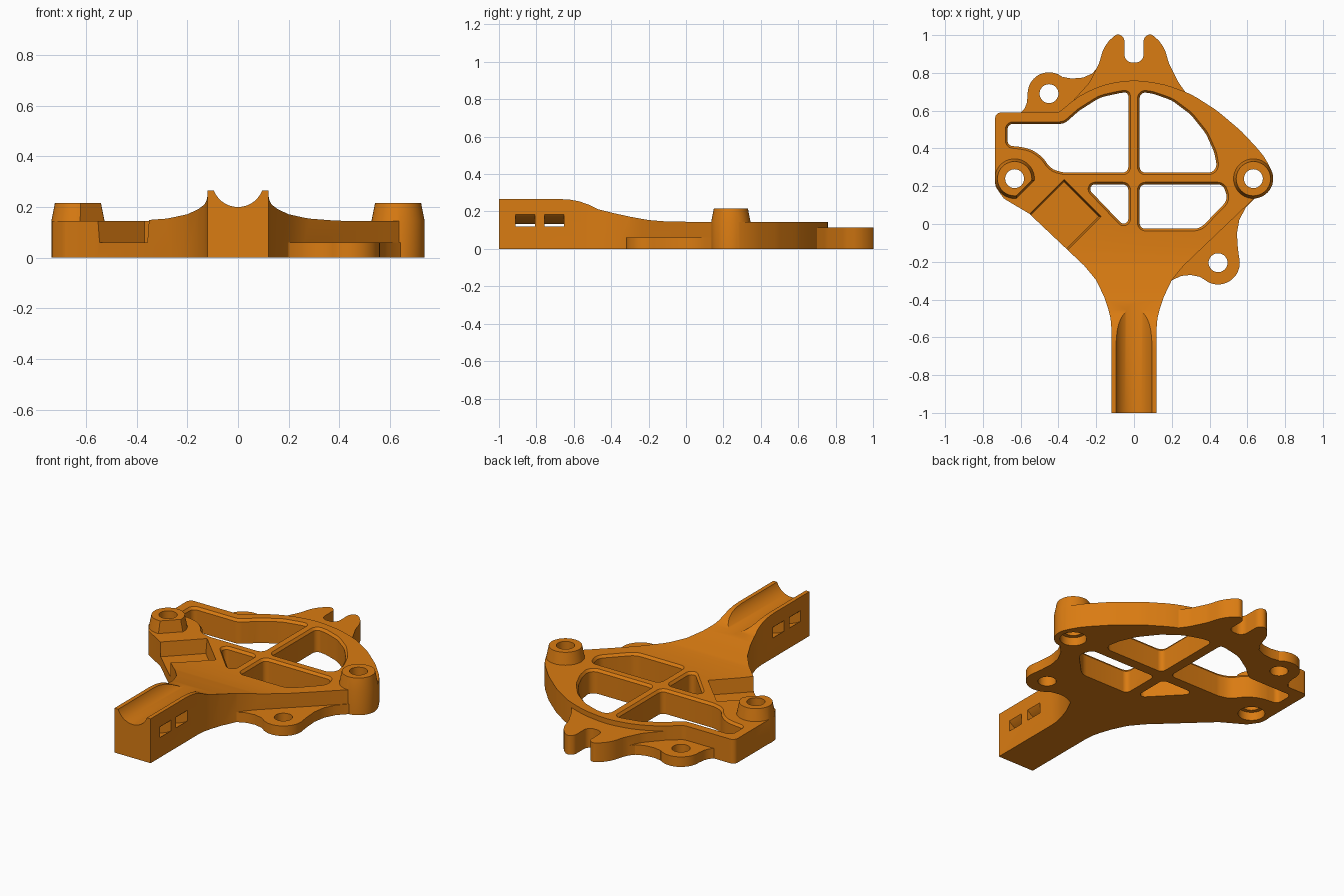
import bpy, bmesh, math
from mathutils import Vector

if "Cube" in bpy.data.objects:
    bpy.data.objects.remove(bpy.data.objects["Cube"])

paint = bpy.data.materials.new("orange plastic")
paint.diffuse_color = (0.70, 0.20, 0.006, 1)
paint.use_nodes = True
paint.node_tree.nodes["Principled BSDF"].inputs["Base Color"].default_value = paint.diffuse_color


def rounded(pts, radius):
    """Fillet every corner of a closed outline; a third value overrides the radius."""
    out, n = [], len(pts)
    for i, p in enumerate(pts):
        r = p[2] if len(p) > 2 else radius
        c = Vector(p[:2])
        a, b = Vector(pts[i - 1][:2]) - c, Vector(pts[(i + 1) % n][:2]) - c
        half = a.angle(b) / 2
        if r <= 0 or half > 1.55:
            out.append(c)
            continue
        t = min(r / math.tan(half), a.length * 0.48, b.length * 0.48)
        r = t * math.tan(half)
        mid = c + (a.normalized() + b.normalized()).normalized() * (r / math.sin(half))
        s, e = c + a.normalized() * t - mid, c + b.normalized() * t - mid
        sweep = s.angle_signed(e)
        steps = max(2, int(abs(sweep) / 0.2))
        for k in range(steps + 1):
            ang = -sweep * k / steps
            out.append(mid + Vector((s.x * math.cos(ang) - s.y * math.sin(ang),
                                     s.x * math.sin(ang) + s.y * math.cos(ang))))
    return out


def grow(pts, d):
    """Offset a closed outline outward by d."""
    pts = [Vector(p[:2]) for p in pts]
    n = len(pts)
    area = sum(pts[i - 1].x * pts[i].y - pts[i].x * pts[i - 1].y for i in range(n))
    sign, out = (1 if area > 0 else -1), []
    for i in range(n):
        e = (pts[i] - pts[i - 1]).normalized()
        f = (pts[(i + 1) % n] - pts[i]).normalized()
        n1, n2 = Vector((e.y, -e.x)), Vector((f.y, -f.x))
        out.append(pts[i] + (n1 + n2) * (sign * d / max(0.3, 1 + n1.dot(n2))))
    return out


def prism(name, pts, layers, axis="z"):
    """Stack an outline through (level, offset) layers along an axis."""
    place = {"z": lambda u, v, w: (u, v, w), "x": lambda u, v, w: (w, u, v),
             "y": lambda u, v, w: (u, w, v)}[axis]
    bm = bmesh.new()
    loops = []
    for w, d in layers:
        ring = grow(pts, d) if d else [Vector(p[:2]) for p in pts]
        loops.append([bm.verts.new(place(p.x, p.y, w)) for p in ring])
    n = len(pts)
    bm.faces.new(loops[0])
    bm.faces.new(loops[-1])
    for lo, hi in zip(loops, loops[1:]):
        for i in range(n):
            bm.faces.new((lo[i - 1], lo[i], hi[i], hi[i - 1]))
    bmesh.ops.recalc_face_normals(bm, faces=bm.faces)
    me = bpy.data.meshes.new(name)
    bm.to_mesh(me)
    bm.free()
    me.materials.append(paint)
    ob = bpy.data.objects.new(name, me)
    bpy.context.collection.objects.link(ob)
    return ob


def circle(x, y, r, a0=0, a1=360, n=40):
    full = a1 - a0 == 360
    return [(x + r * math.cos(math.radians(a0 + (a1 - a0) * i / (n if full else n - 1))),
             y + r * math.sin(math.radians(a0 + (a1 - a0) * i / (n if full else n - 1))))
            for i in range(n)]


def combine(target, tool, op):
    m = target.modifiers.new(op, "BOOLEAN")
    m.operation, m.solver, m.object = op, "EXACT", tool
    bpy.context.view_layer.objects.active = target
    bpy.ops.object.modifier_apply(modifier=m.name)
    bpy.data.objects.remove(tool)


# Main plate and arm: plan outline crossed with the side height profile
plan = rounded([(-.12, -1, 0), (.12, -1, 0), (.12, -.5, .3), (.19, -.29, .4), (.63, .13, .05),
                (.71, .2), (.735, .27, .05), (.69, .36), (.57, .49), (.44, .6), (.30, .69),
                (.16, .74), (0, .765), (-.16, .74), (-.29, .68), (-.40, .59, .05),
                (-.735, .59, .03), (-.735, .2, .05), (-.69, .135, .05), (-.555, .055, 0),
                (-.19, -.29, .4), (-.12, -.5, .3)], 0.4)
bracket = prism("bracket_body", plan, [(0, 0), (.4, 0)])
side = [(-1.1, -.1), (1.1, -.1), (1.1, .145), (0, .145), (-.1, .146), (-.2, .154), (-.3, .172),
        (-.4, .194), (-.47, .212), (-.52, .236), (-.57, .254), (-.62, .263), (-.67, .266),
        (-1.1, .266)]
side[0] = (-1.1, 0)
side[1] = (1.1, 0)
combine(bracket, prism("side_profile", side, [(-1, 0), (1, 0)], "x"), "INTERSECT")

# Slotted tab at the back
half = [(.30, .66, 0), (.235, .75), (.185, .85), (.165, .92), (.135, .97), (.085, 1.01, .04),
        (.05, .985, .04), (.05, .855, .04)]
left = [(-p[0],) + p[1:] for p in reversed(half)]
left[-1] = (-.38, .59, 0)
tab = rounded(half + left + [(0, .58, 0)], .15)
combine(bracket, prism("slotted_tab", tab, [(0, 0), (.115, 0)]), "UNION")

# Thin mounting ears
ear_left = ([(-.2, .6), (-.185, .84), (-.22, .797), (-.27, .775), (-.33, .77), (-.375, .778)]
            + circle(-.45, .69, .113, 50, 185, 20) + [(-.568, .64), (-.58, .61), (-.615, .575)])
ear_right = ([(.2, -.1), (.165, -.34), (.2, -.298), (.25, -.275), (.3, -.27), (.35, -.28)]
             + circle(.445, -.205, .115, -128, 15, 20)
             + [(.55, -.13), (.545, -.05), (.557, .02), (.59, .085), (.65, .145)])
for name, pts in (("left_ear", ear_left), ("right_ear", ear_right)):
    combine(bracket, prism(name, pts, [(0, 0), (.06, 0)]), "UNION")

# Tapered bosses; the left one has a flat facing the notch
for s in (-1, 1):
    pts = circle(s * .632, .24, .105)
    boss = prism("boss", pts, [(0, 0), (.145, 0), (.216, -.014)])
    if s < 0:
        q = Vector((-.632, .24)) + Vector((.08, -.08)) * .7071
        flat = [q + Vector(v) for v in ((-.15, -.15), (.15, .15), (.3, 0), (0, -.3))]
        combine(boss, prism("boss_flat", flat, [(.145, 0), (.3, .02)]), "DIFFERENCE")
    combine(bracket, boss, "UNION")

# Lightening pockets with a chamfered top edge
pockets = [
    [(-.67, .53, .03), (-.37, .53, .06), (-.29, .60), (-.18, .67), (-.08, .692), (-.03, .70, .03),
     (-.03, .272, .03), (-.37, .272, .1), (-.44, .29), (-.48, .35), (-.54, .395),
     (-.60, .408), (-.67, .415, .03)],
    [(.03, .70, .03), (.1, .69), (.2, .655), (.3, .58), (.38, .48), (.425, .38),
     (.445, .272, .05), (.03, .272, .03)],
    [(.03, .21, .03), (.47, .21, .04), (.50, .13, .06), (.35, -.025, .08), (.03, -.025, .03)],
    [(-.265, .21, .025), (-.03, .21, .03), (-.03, -.035, .025)],
]
for pts in pockets:
    combine(bracket, prism("pocket", rounded(pts, .15),
                           [(-.05, 0), (.13, 0), (.17, .03)]), "DIFFERENCE")

# Angled notch in the left edge
notch = [(-.37, .235), (-.175, .04), (-.445, -.23), (-.64, -.035)]
combine(bracket, prism("notch", notch, [(.06, -.008), (.2, .006)]), "DIFFERENCE")

# Screw holes, with counterbores under the bosses
holes = [(-.632, .24, .05, .3), (.632, .24, .05, .3), (-.45, .69, .05, .3), (.445, -.205, .05, .3),
         (-.632, .24, .073, .05), (.632, .24, .073, .05)]
for x, y, r, top in holes:
    combine(bracket, prism("hole", circle(x, y, r), [(-.05, 0), (top, 0)]), "DIFFERENCE")

# Round cradle along the arm and two curved strap tunnels beneath it
combine(bracket, prism("cradle", circle(0, .302, .102, n=64), [(-1.1, 0), (-.2, 0)], "y"),
        "DIFFERENCE")
ring = circle(0, .302, .168, 200, 340, 28) + circle(0, .302, .218, 340, 200, 28)
for y0, y1 in ((-.912, -.808), (-.757, -.652)):
    combine(bracket, prism("strap_tunnel", ring, [(y0, 0), (y1, 0)], "y"), "DIFFERENCE")

# Smooth curved walls, crisp edges
bpy.ops.object.select_all(action="DESELECT")
bracket.select_set(True)
bpy.context.view_layer.objects.active = bracket
bpy.ops.object.shade_smooth_by_angle(angle=math.radians(25))
